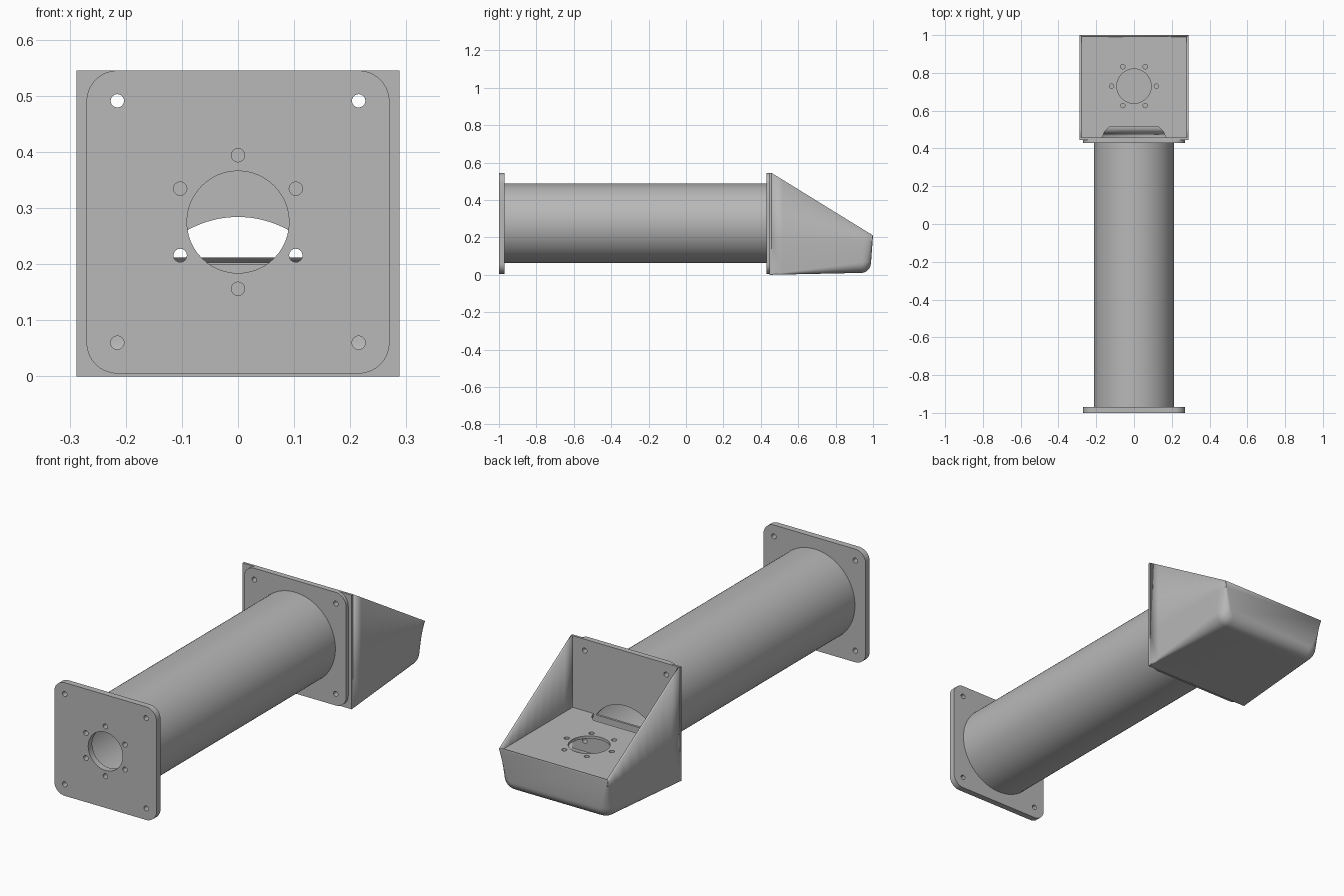
import bpy, bmesh, math

if "Cube" in bpy.data.objects:
    bpy.data.objects.remove(bpy.data.objects["Cube"])

grey = bpy.data.materials.new("plain grey")
grey.diffuse_color = (0.48, 0.48, 0.48, 1)
grey.use_nodes = True
grey.node_tree.nodes["Principled BSDF"].inputs["Base Color"].default_value = grey.diffuse_color


def finish(name, mesh):
    mesh.materials.clear()
    mesh.materials.append(grey)
    ob = bpy.data.objects.new(name, mesh)
    bpy.context.collection.objects.link(ob)
    bpy.ops.object.select_all(action='DESELECT')
    ob.select_set(True)
    bpy.context.view_layer.objects.active = ob
    bpy.ops.object.shade_smooth_by_angle(angle=math.radians(30))
    return ob


def arc(cx, cy, r, a0=0, a1=360, n=32, closed=True):
    steps = n if closed else n + 1
    return [(cx + r * math.cos(math.radians(a0 + (a1 - a0) * i / n)),
             cy + r * math.sin(math.radians(a0 + (a1 - a0) * i / n))) for i in range(steps)]


def rounded_rect(x, y0, y1, r):
    pts = []
    for cx, cy, a in ((x - r, y1 - r, 0), (r - x, y1 - r, 90), (r - x, y0 + r, 180), (x - r, y0 + r, 270)):
        pts += arc(cx, cy, r, a, a + 90, 10, False)
    return pts


def plate(name, loops, lo, hi, upright=True):
    """Extruded outline with holes; upright plates run along y, others along z."""
    cu = bpy.data.curves.new(name, 'CURVE')
    cu.dimensions = '2D'
    cu.fill_mode = 'BOTH'
    cu.extrude = (hi - lo) / 2
    for pts in loops:
        sp = cu.splines.new('POLY')
        sp.points.add(len(pts) - 1)
        for p, (x, y) in zip(sp.points, pts):
            p.co = (x, y, 0, 1)
        sp.use_cyclic_u = True
    tmp = bpy.data.objects.new(name + "_outline", cu)
    bpy.context.collection.objects.link(tmp)
    dg = bpy.context.evaluated_depsgraph_get()
    mesh = bpy.data.meshes.new_from_object(tmp.evaluated_get(dg))
    bpy.data.objects.remove(tmp)
    bm = bmesh.new()
    bm.from_mesh(mesh)
    bmesh.ops.remove_doubles(bm, verts=bm.verts, dist=1e-5)
    mid = (lo + hi) / 2
    for v in bm.verts:
        x, y, z = v.co
        v.co = (x, mid - z, y) if upright else (x, y, mid + z)
    bmesh.ops.recalc_face_normals(bm, faces=bm.faces)
    bm.to_mesh(mesh)
    bm.free()
    return finish(name, mesh)


def bolt_circle(cy, start):
    """Centre bore with six small holes round it."""
    holes = [arc(0, cy, 0.091, n=48)]
    for k in range(6):
        a = math.radians(start + 60 * k)
        holes.append(arc(0.119 * math.cos(a), cy + 0.119 * math.sin(a), 0.012, n=16))
    return holes


CZ = 0.275
corner_holes = [arc(sx * 0.215, z, 0.012, n=16) for sx in (-1, 1) for z in (0.06, 0.491)]
square = rounded_rect(0.27, 0.005, 0.545, 0.055)

# End plate, tube and flange
plate("front_plate", [square] + corner_holes + bolt_circle(CZ, 30), -1.0, -0.97)
plate("tube", [arc(0, CZ, 0.213, n=96), arc(0, CZ, 0.2, n=96)], -0.97, 0.43)
plate("rear_flange", [square, arc(0, CZ, 0.2, n=96)] + corner_holes, 0.43, 0.446)

# Housing wall with a low arched cable opening
a = math.degrees(math.asin(0.1 / 0.184))
opening = arc(0, 0.1, 0.184, a, 180 - a, 32, False)
wall = [(-0.288, 0), (0.288, 0), (0.288, 0.545), (-0.288, 0.545)]
plate("housing_wall", [wall, opening] + corner_holes, 0.446, 0.457)

# Housing floor with a cable notch and a bolt circle
floor = [(-0.28, 0.455), (-0.17, 0.455), (-0.155, 0.49), (-0.13, 0.514), (0.13, 0.514),
         (0.155, 0.49), (0.17, 0.455), (0.28, 0.455), (0.28, 0.992), (-0.28, 0.992)]
plate("housing_floor", [floor] + bolt_circle(0.73, 0), 0.19, 0.203, upright=False)


# Housing shell: U sections lofted backwards, rounding grows towards the rear
def section(y, t, ang):
    c, s = math.cos(ang), math.sin(ang)
    yy = y + 0.05 * s
    ztop = min(0.545, 0.545 - (yy - 0.457) * 0.335 / 0.543)
    zb = 0.01 * t + 0.05 * (1 - c)
    r = 0.002 + 0.055 * t * (0.15 + 0.85 * c)
    half = [(0.288, ztop), (0.288, 0.18)]
    half += [(0.288 - r + r * math.cos(math.radians(q)), zb + r - r * math.sin(math.radians(q)))
             for q in range(0, 91, 15)]
    pts = []
    for x, z in half:
        low = max(0, 0.21 - z) / 0.16
        x -= 0.05 * (1 - c) * min(1, low)
        pts.append((x, yy - 0.012 * low * t, z))
    return pts + [(-x, yv, z) for x, yv, z in reversed(pts)]


bm = bmesh.new()
rows = [section(0.4565 + 0.4935 * i / 8, i / 8, 0) for i in range(9)]
rows += [section(0.95, 1, math.radians(q)) for q in range(10, 91, 10)]
rows = [[bm.verts.new(p) for p in row] for row in rows]
for r0, r1 in zip(rows, rows[1:]):
    for i in range(len(r0) - 1):
        bm.faces.new((r0[i], r0[i + 1], r1[i + 1], r1[i]))
bm.faces.new(rows[-1])
bmesh.ops.recalc_face_normals(bm, faces=bm.faces)
bm.faces.ensure_lookup_table()
if bm.faces[0].normal.x < 0:
    bmesh.ops.reverse_faces(bm, faces=bm.faces)
mesh = bpy.data.meshes.new("housing_shell")
bm.to_mesh(mesh)
bm.free()
shell = finish("housing_shell", mesh)
solid = shell.modifiers.new("thickness", 'SOLIDIFY')
solid.thickness = 0.009
solid.offset = -1
